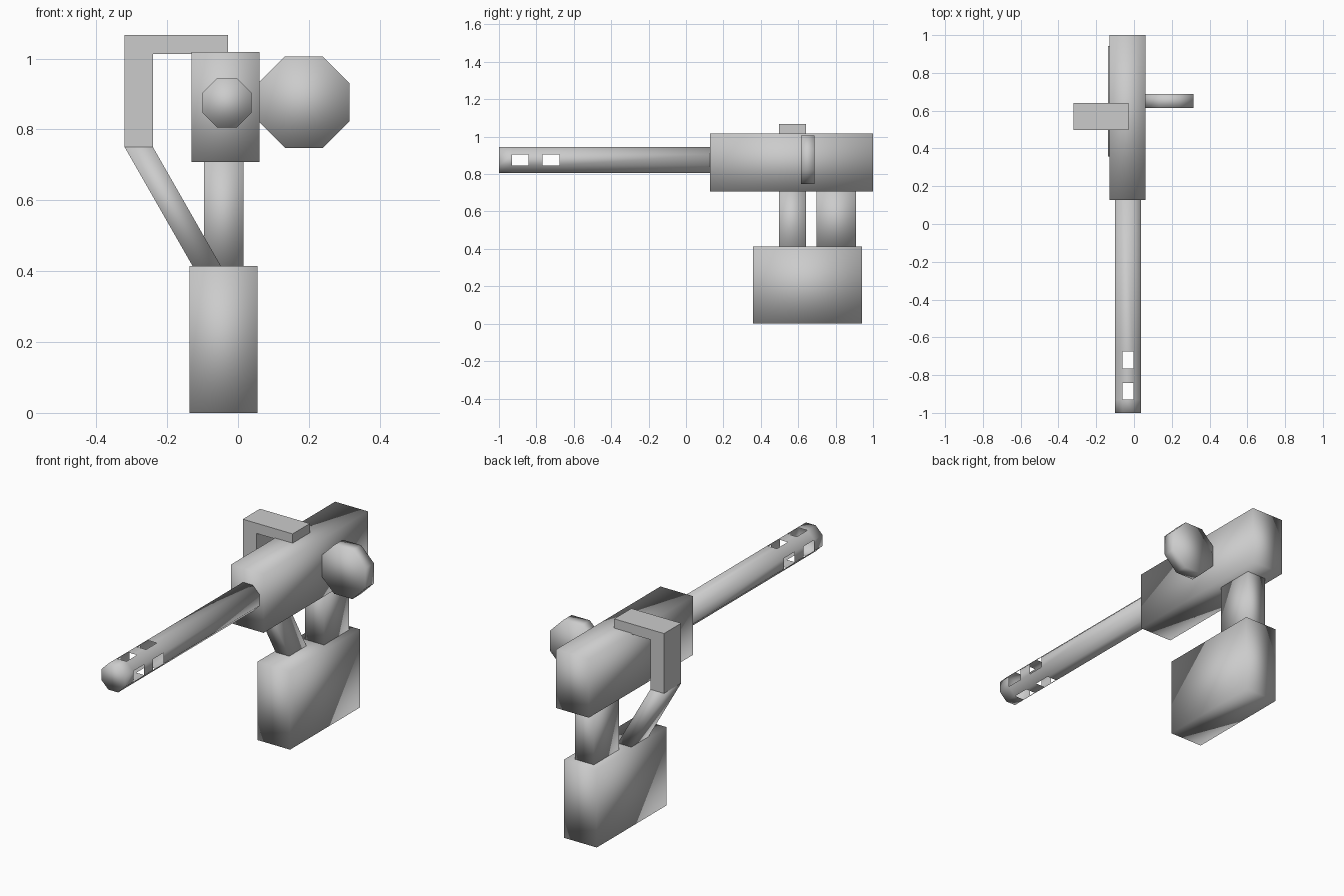
import bpy, bmesh, math
from mathutils import Vector

default = bpy.data.objects.get("Cube")
if default:
    bpy.data.objects.remove(default)

GREY = (0.6, 0.6, 0.6, 1.0)
metal = bpy.data.materials.new("plain grey")
metal.use_nodes = True
metal.diffuse_color = GREY
metal.node_tree.nodes["Principled BSDF"].inputs["Base Color"].default_value = GREY


def finish(name, bm, smooth=True):
    bmesh.ops.recalc_face_normals(bm, faces=bm.faces)
    for face in bm.faces:
        face.smooth = smooth
    mesh = bpy.data.meshes.new(name)
    bm.to_mesh(mesh)
    bm.free()
    mesh.materials.append(metal)
    obj = bpy.data.objects.new(name, mesh)
    bpy.context.collection.objects.link(obj)
    return obj


def extrude_profile(name, points, y0, y1, smooth=True):
    """Closed front outline (x, z) pushed from y0 to y1."""
    bm = bmesh.new()
    face = bm.faces.new([bm.verts.new((x, y0, z)) for x, z in points])
    out = bmesh.ops.extrude_face_region(bm, geom=[face])["geom"]
    moved = [v for v in out if isinstance(v, bmesh.types.BMVert)]
    bmesh.ops.translate(bm, verts=moved, vec=Vector((0, y1 - y0, 0)))
    return finish(name, bm, smooth)


def box(name, x0, x1, y0, y1, z0, z1):
    return extrude_profile(name, [(x0, z0), (x1, z0), (x1, z1), (x0, z1)], y0, y1)


def octagon(cx, cz, half_width):
    r = half_width / math.cos(math.pi / 8)
    angles = [math.pi / 8 + i * math.pi / 4 for i in range(8)]
    return [(cx + r * math.cos(a), cz + r * math.sin(a)) for a in angles]


# Base, post and main body
box("base", -0.137, 0.055, 0.357, 0.942, 0, 0.414)
box("rear_post", -0.096, 0.016, 0.697, 0.908, 0.40, 0.72)
box("receiver", -0.131, 0.061, 0.127, 1.0, 0.708, 1.018)

# Side drum
extrude_profile("drum", octagon(0.186, 0.877, 0.129), 0.615, 0.688)

# Side bracket and its slanted strut
extrude_profile("bracket", [(-0.32, 0.75), (-0.24, 0.75), (-0.24, 1.013),
                            (-0.028, 1.013), (-0.028, 1.067), (-0.32, 1.067)],
                0.497, 0.641, smooth=False)
extrude_profile("strut", [(-0.128, 0.414), (-0.048, 0.414),
                          (-0.24, 0.75), (-0.32, 0.75)], 0.497, 0.641)

# Hollow barrel, with the top, bottom and side panels left open at the slots
bm = bmesh.new()
stations = [-1.0, -0.93, -0.842, -0.766, -0.676, 0.127]
outline = octagon(-0.031, 0.875, 0.069)
rings = [[bm.verts.new((x, y, z)) for x, z in outline] for y in stations]
for s in range(len(rings) - 1):
    for i in range(8):
        if s in (1, 3) and i % 2 == 1:
            continue
        j = (i + 1) % 8
        bm.faces.new((rings[s][i], rings[s][j], rings[s + 1][j], rings[s + 1][i]))
bm.faces.new(rings[0])
bm.faces.new(rings[-1])
finish("barrel", bm)
